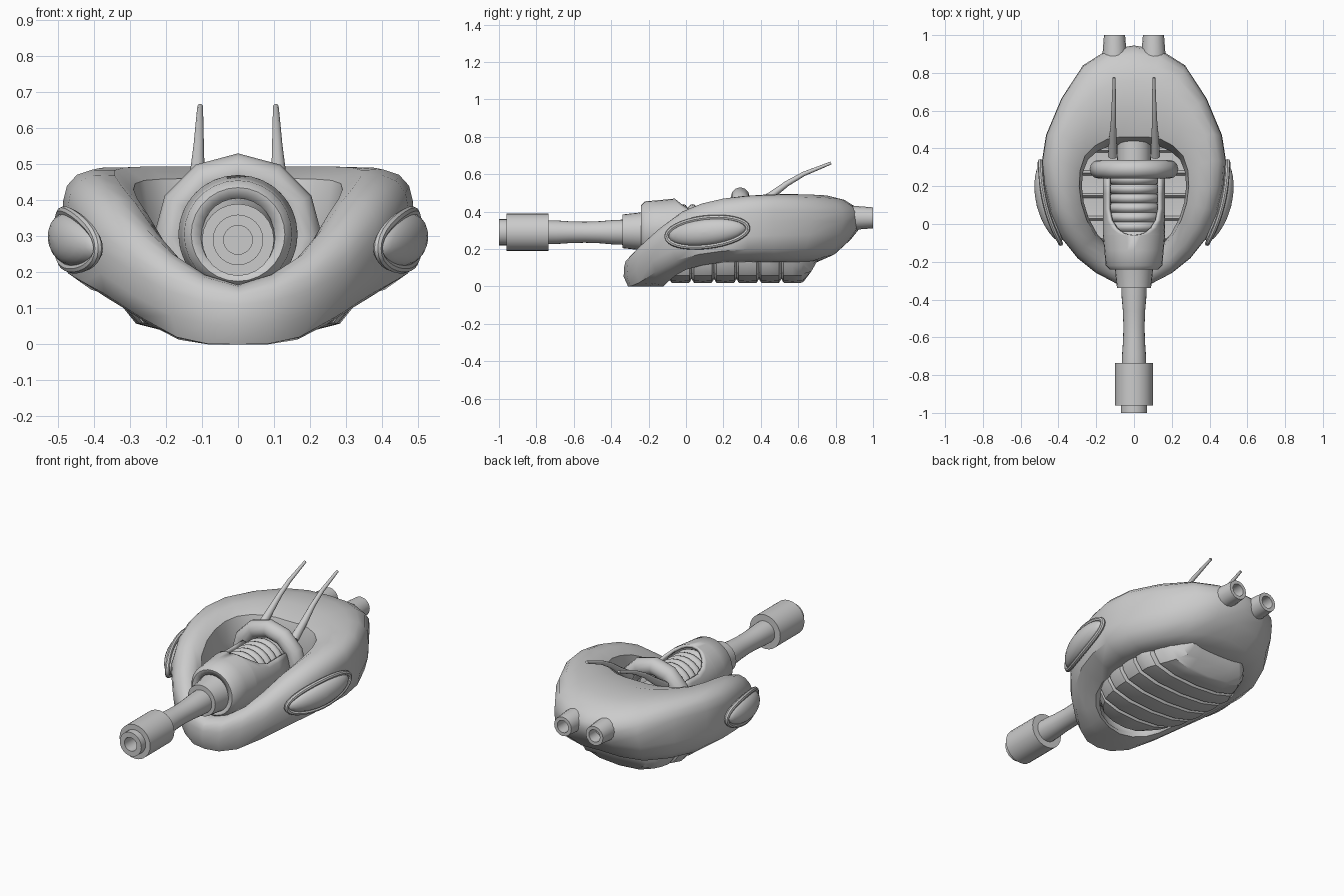
import bpy, bmesh
from math import sin, cos, pi, asin, sqrt
from mathutils import Vector

if "Cube" in bpy.data.objects:
    bpy.data.objects.remove(bpy.data.objects["Cube"])


def make(name, verts, faces, angle=40):
    me = bpy.data.meshes.new(name)
    me.from_pydata([tuple(v) for v in verts], [], faces)
    bm = bmesh.new()
    bm.from_mesh(me)
    bmesh.ops.recalc_face_normals(bm, faces=bm.faces)
    bm.to_mesh(me)
    bm.free()
    ob = bpy.data.objects.new(name, me)
    bpy.context.collection.objects.link(ob)
    bpy.ops.object.select_all(action='DESELECT')
    ob.select_set(True)
    bpy.context.view_layer.objects.active = ob
    bpy.ops.object.shade_smooth_by_angle(angle=angle * pi / 180)
    return ob


def loft(name, rings, loop=False, closed=True, caps=False, angle=40):
    n, m = len(rings), len(rings[0])
    faces = [(i * m + j, i * m + (j + 1) % m,
              (i + 1) % n * m + (j + 1) % m, (i + 1) % n * m + j)
             for i in range(n if loop else n - 1)
             for j in range(m if closed else m - 1)]
    if caps:
        faces += [tuple(range(m)), tuple(range((n - 1) * m, n * m))]
    return make(name, [v for r in rings for v in r], faces, angle)


def lathe(name, profile, x=0, z=0.29, seg=24, loop=False, angle=40):
    """Spin (radius, y) pairs about an axis parallel to y."""
    rings = [[(x + r * sin(2 * pi * k / seg), y, z + r * cos(2 * pi * k / seg))
              for k in range(seg)] for r, y in profile]
    return loft(name, rings, loop=loop, caps=not loop, angle=angle)


def smooth_loop(pts, steps=2):
    """Closed Catmull-Rom through the points."""
    out, n = [], len(pts)
    for i in range(n):
        a, b, c, d = (Vector(pts[(i + k) % n]) for k in (-1, 0, 1, 2))
        for s in range(steps):
            t = s / steps
            out.append(0.5 * (2 * b + (c - a) * t + (2 * a - 5 * b + 4 * c - d) * t * t
                              + (3 * b - a - 3 * c + d) * t ** 3))
    return out


# Hull shell: rails running from the nose to the tail, mirrored into loops
opening = [(0, -.12, 0), (.16, -.09, .03), (.27, 0, .09), (.32, .2, .13),
           (.33, .47, .13), (.2, .66, .13), (0, .7, .13)]
chine = [(0, -.31, 0), (.17, -.25, .02), (.37, -.05, .14), (.46, .2, .19),
         (.45, .47, .2), (.27, .79, .21), (0, .88, .25)]
side = [(0, -.33, .11), (.2, -.26, .15), (.38, -.08, .26), (.47, .2, .33),
        (.465, .47, .35), (.27, .84, .35), (0, .945, .36)]
shoulder = [(0, -.305, .15), (.2, -.24, .22), (.38, -.05, .35), (.465, .2, .42),
            (.45, .47, .45), (.26, .81, .44), (0, .9, .43)]
crest = [(0, -.25, .165), (.18, -.19, .25), (.33, -.02, .40), (.40, .2, .47),
         (.38, .47, .49), (.2, .7, .49), (0, .76, .485)]
rim = [(0, -.19, .15), (.14, -.14, .2), (.25, .02, .36), (.29, .2, .43),
       (.26, .36, .455), (.14, .45, .46), (0, .46, .46)]
inner = [(x * .97, .2 + (y - .2) * .94, z * .45) for x, y, z in rim]

loops = [smooth_loop(r + [(-x, y, z) for x, y, z in r[-2:0:-1]])
         for r in (opening, chine, side, shoulder, crest, rim, inner)]
rings = [smooth_loop(section) for section in zip(*loops)]
loft("hull_shell", [[(v.x, v.y, max(v.z, 0)) for v in r] for r in rings], loop=True)


# Ribbed belly, its top closing the cockpit floor
def belly_ring(y, s=1.0, lift=0.0):
    keys = [(-.12, .12), (-.04, .22), (.06, .29), (.2, .32), (.45, .33), (.64, .25), (.72, .16)]
    for (y0, w0), (y1, w1) in zip(keys, keys[1:]):
        if y0 <= y <= y1:
            w = w0 + (w1 - w0) * (y - y0) / (y1 - y0)
    half = [(1, .17), (.97, .11), (.85, .06), (.5, .03)]
    z = lambda h: max(h, lift) + (1 - s) * .25
    right = [(w * s * f, y, z(h)) for f, h in half]
    left = [(-a, b, c) for a, b, c in right[::-1]]
    return right + [(0, y, z(.02))] + left


belly = []
for i in range(6):
    y = -.09 + i * .12
    belly += [belly_ring(y, .92), belly_ring(y + .012), belly_ring(y + .06, 1.01), belly_ring(y + .108)]
belly += [belly_ring(.63, .97), belly_ring(.67, 1, .08), belly_ring(.71, 1, .15)]
loft("ribbed_belly", belly, caps=True, angle=30)

# Cannon: muzzle, barrel and collar
lathe("muzzle", [(.04, -.9), (.04, -1), (.07, -1), (.07, -.96), (.1, -.96),
                 (.1, -.735), (.06, -.735)])
lathe("barrel", [(.064, -.75), (.063, -.69), (.058, -.62), (.056, -.54),
                 (.059, -.46), (.066, -.38), (.068, -.3)])
lathe("barrel_collar", [(.06, -.34), (.09, -.34), (.1, -.25), (.11, -.2)], z=.295)

# Gun housing: a sleeve with a rounded notch cut out of its top
R, CZ, sleeve = .165, .305, []
for y, r in [(-.235, .1), (-.24, .13), (-.22, .15), (-.14, .157), (-.06, R), (-.055, R), (-.045, R),
             (-.02, R), (.02, R), (.08, R), (.16, R), (.26, R)]:
    half = 0 if y <= -.06 else .14 * sqrt(max(0, 1 - ((min(y, .08) - .08) / .14) ** 2))
    a = asin(half / r)
    sleeve.append([(r * sin(a + (2 * pi - 2 * a) * k / 28), y,
                    CZ + r * cos(a + (2 * pi - 2 * a) * k / 28)) for k in range(29)])
housing = loft("gun_housing", sleeve, closed=False)
bm = bmesh.new()
bm.from_mesh(housing.data)
bmesh.ops.remove_doubles(bm, verts=bm.verts, dist=.0005)
bm.to_mesh(housing.data)
bm.free()
wall = housing.modifiers.new("wall", 'SOLIDIFY')
wall.thickness, wall.offset = .018, -1

# Cooling ribs inside the housing, and the core behind them
ribs = []
for i in range(7):
    y = -.09 + i * .05
    ribs += [(.118, y), (.134, y + .012), (.138, y + .025), (.134, y + .038)]
lathe("cooling_ribs", ribs + [(.118, .26)], z=.302)
lathe("gun_core", [(.09, .2), (.09, .5)], z=.31)

# Yoke ring around the rear of the gun
lathe_ring = [(.185 + .05 * cos(2 * pi * k / 12), .29 + .05 * sin(2 * pi * k / 12)) for k in range(12)]
lathe("yoke_ring", lathe_ring, z=.295, seg=12, loop=True)


def tube(name, pts, radii, seg=10, loop=False):
    pts, rings = [Vector(p) for p in pts], []
    n = len(pts)
    for i, p in enumerate(pts):
        d = pts[(i + 1) % n] - pts[i - 1] if loop else pts[min(i + 1, n - 1)] - pts[max(i - 1, 0)]
        u = d.cross(Vector((1, 0, 0))).normalized()
        v = d.cross(u).normalized()
        rings.append([p + radii[i] * (u * cos(2 * pi * k / seg) + v * sin(2 * pi * k / seg))
                      for k in range(seg)])
    return loft(name, rings, loop=loop, caps=not loop)


for s, tag in ((1, "right"), (-1, "left")):
    # Antenna sweeping up and back
    tube("antenna_" + tag, [(s * .113, .36, .42), (s * .112, .46, .49), (s * .109, .54, .55),
                            (s * .107, .63, .602), (s * .105, .775, .66)],
         [.026, .02, .015, .012, .008])
    # Hollow exhaust pipe
    lathe("exhaust_" + tag, [(.066, .85), (.063, .91), (.056, 1), (.036, 1), (.036, .9)],
          x=s * .103, z=.367, seg=16)
    # Side pod: bulged lens following the hull, with a raised rim
    c = Vector((.437, .115, .29))
    u = Vector((.11, .44, .05)).normalized()
    n = u.cross(Vector((0, 0, 1))).normalized()
    v = n.cross(u)

    def on_pod(a, b, h):
        p = c + u * a + v * b + n * (h + .03 * (1 - (a / .23) ** 2))
        return (s * p.x, p.y, p.z)

    lens = [[on_pod(.215 * cos(t) * sin(q), .07 * sin(t) * sin(q), .05 * cos(q))
             for t in [2 * pi * k / 24 for k in range(24)]]
            for q in [.02 + (pi - .04) * j / 12 for j in range(13)]]
    loft("side_pod_" + tag, lens, caps=True)
    edge = [on_pod(.225 * cos(2 * pi * k / 32), .077 * sin(2 * pi * k / 32), .004) for k in range(32)]
    tube("pod_rim_" + tag, edge, [.013] * 32, seg=8, loop=True)
